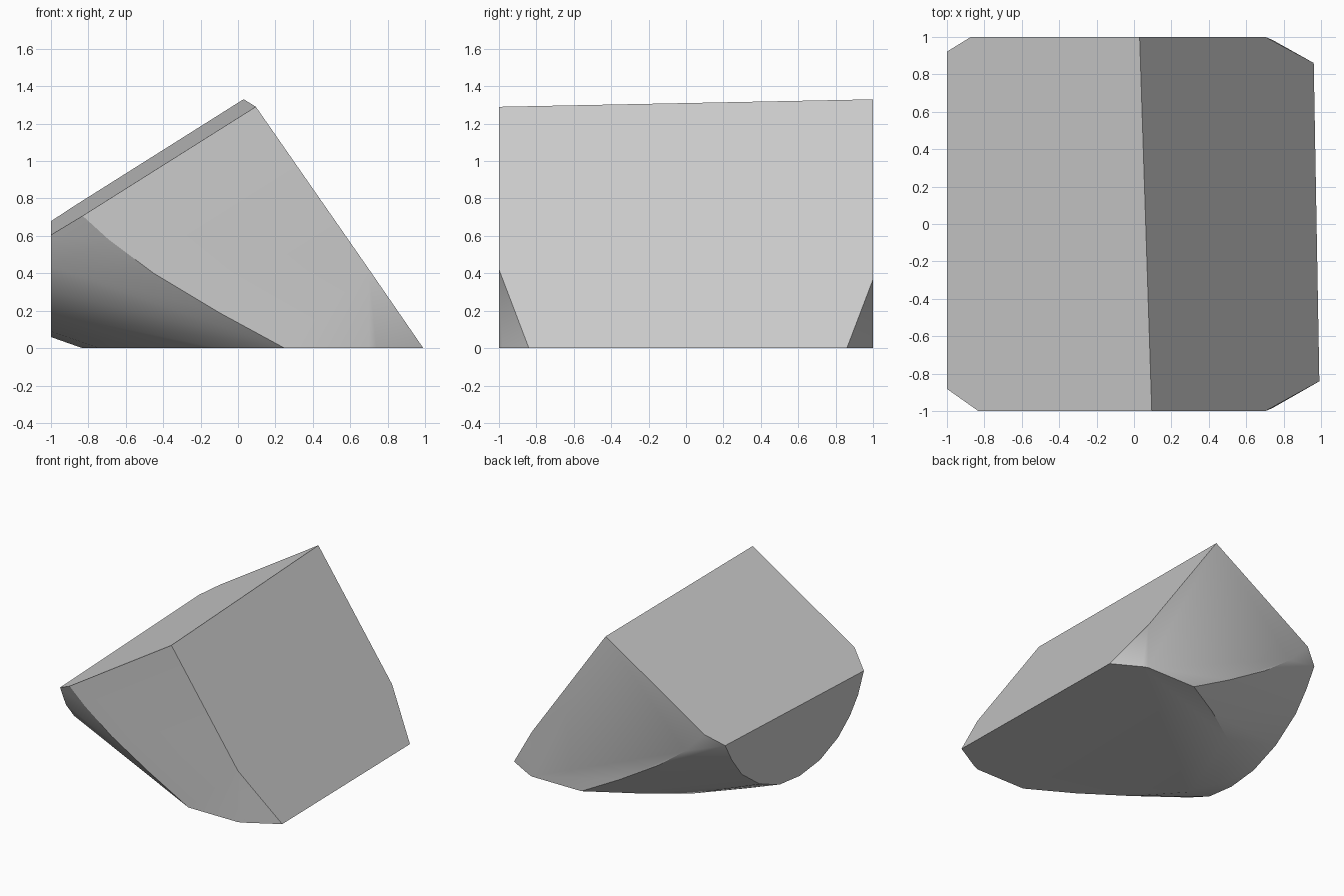
import bpy, bmesh, math

if "Cube" in bpy.data.objects:
    bpy.data.objects.remove(bpy.data.objects["Cube"])

def top_z(x, y):
    """Height of the sloping upper left plane."""
    return 1.33 + 0.63 * (x - 0.03) + 0.0405 * (y - 1)

def right_z(x, y):
    """Height of the steep right plane."""
    return max(0, 1.33 - 1.437 * (x - 0.03) - 0.0267 * (y - 1))

# Ridge between the two sloping planes
pts = [(0.03, 1, 1.33), (0.095, -1, 1.29)]

# Rounded outline of the flat left end (y, z)
left_arc = [(0.834, 0.527), (0.704, 0.36), (0.47, 0.19), (0.21, 0.088),
            (-0.05, 0.06), (-0.31, 0.09), (-0.545, 0.185), (-0.70, 0.305),
            (-0.805, 0.436)]
pts += [(-1, y, z) for y, z in left_arc]
pts += [(-1, y, top_z(-1, y)) for y in (0.92, -0.88)]

# Curved lower edges of the front and back (x, z), and of the base (x, y)
side_curve = [(0.25, 0), (-0.1, 0.19), (-0.45, 0.4), (-0.69, 0.58)]
base_curve = [(-0.1, 0.8), (-0.45, 0.56), (-0.74, 0.24)]
for s in (1, -1):
    pts += [(x, s, z) for x, z in side_curve]
    pts += [(x, s * y, 0) for x, y in base_curve]
pts += [(-0.83, 0, 0), (-0.87, 1, top_z(-0.87, 1)), (-0.83, -1, top_z(-0.83, -1))]

# Cut corners on the right
for s, end in ((1, (0.96, 0.86, 0)), (-1, (0.99, -0.84, 0))):
    pts += [(0.70, s, 0), (0.70, s, right_z(0.70, s)), (0.74, s * 0.983, 0), end]

# Hull of the block, with flat faces merged
bm = bmesh.new()
for p in pts:
    bm.verts.new(p)
bmesh.ops.convex_hull(bm, input=bm.verts[:])
bmesh.ops.dissolve_limit(bm, angle_limit=math.radians(1.5),
                         verts=bm.verts[:], edges=bm.edges[:])
bmesh.ops.recalc_face_normals(bm, faces=bm.faces[:])
mesh = bpy.data.meshes.new("rock_block")
bm.to_mesh(mesh)
bm.free()

rock = bpy.data.objects.new("rock_block", mesh)
bpy.context.collection.objects.link(rock)
grey = bpy.data.materials.new("stone_grey")
grey.diffuse_color = (0.6, 0.6, 0.6, 1)
grey.use_nodes = True
grey.node_tree.nodes["Principled BSDF"].inputs["Base Color"].default_value = grey.diffuse_color
mesh.materials.append(grey)

# Smooth the rounded underside, keep the cut edges sharp
bpy.context.view_layer.objects.active = rock
rock.select_set(True)
bpy.ops.object.shade_smooth_by_angle(angle=math.radians(30))
